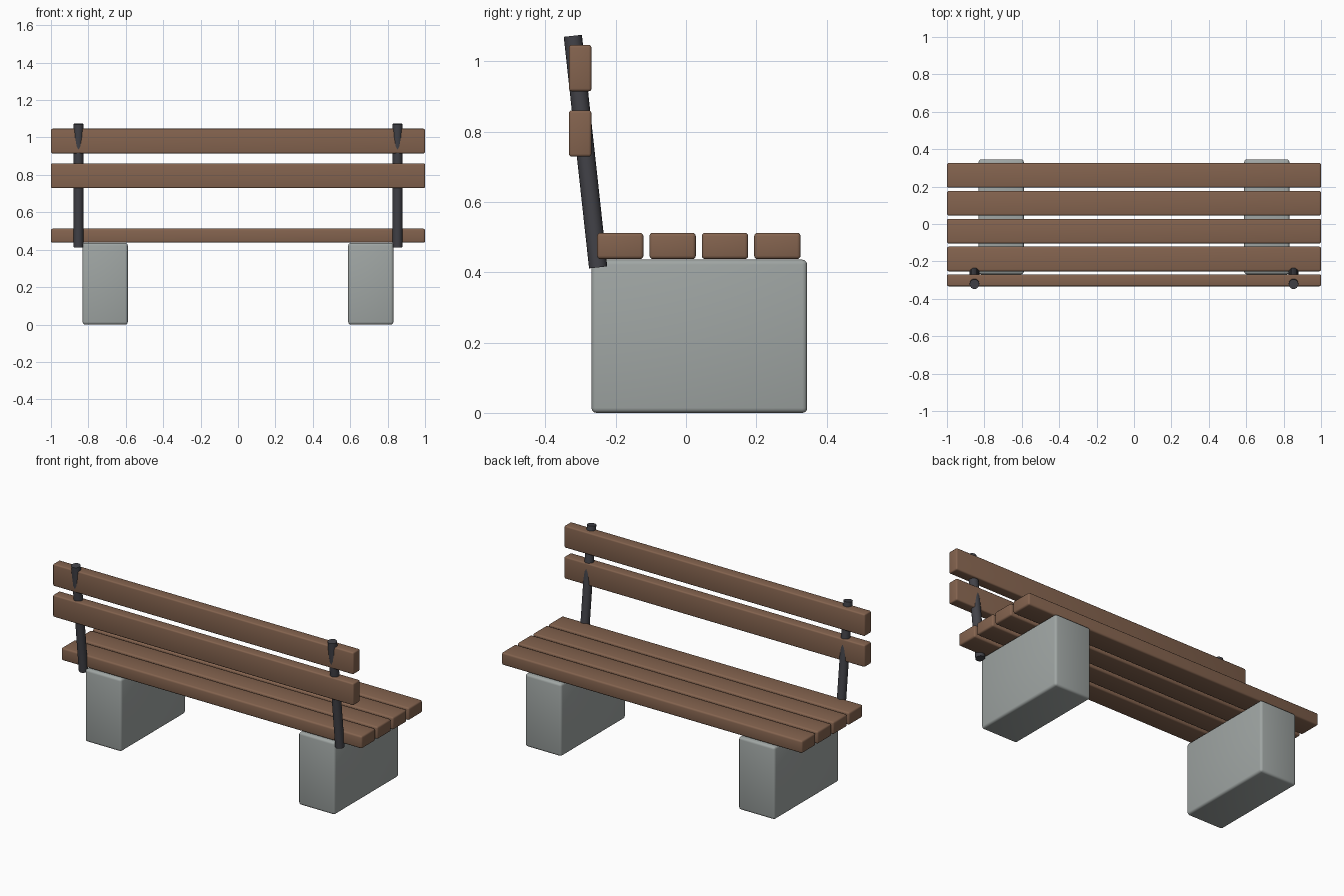
import bpy
import math
from mathutils import Vector

cube = bpy.data.objects.get("Cube")
if cube:
    bpy.data.objects.remove(cube, do_unlink=True)


def make_material(name, rgb):
    mat = bpy.data.materials.new(name)
    mat.use_nodes = True
    color = (*rgb, 1)
    mat.diffuse_color = color
    mat.node_tree.nodes["Principled BSDF"].inputs["Base Color"].default_value = color
    return mat


wood = make_material("brown wood", (0.23, 0.125, 0.077))
concrete = make_material("grey concrete", (0.35, 0.38, 0.37))
metal = make_material("dark metal", (0.055, 0.055, 0.065))


def finish(obj, name, mat):
    obj.name = name
    obj.data.materials.append(mat)
    bpy.ops.object.shade_smooth_by_angle(angle=math.radians(35))


def rounded_box(name, center, size, bevel, mat):
    bpy.ops.mesh.primitive_cube_add(size=1, location=center)
    obj = bpy.context.object
    obj.scale = size
    bpy.ops.object.transform_apply(location=False, rotation=False, scale=True)
    mod = obj.modifiers.new("soft edges", "BEVEL")
    mod.width = bevel
    mod.segments = 3
    bpy.ops.object.modifier_apply(modifier=mod.name)
    finish(obj, name, mat)


# Seat slats
for i in range(4):
    rounded_box(f"seat_slat_{i + 1}", (0, -0.187 + 0.149 * i, 0.475),
                (2, 0.132, 0.075), 0.01, wood)

# Backrest slats
for name, z in (("lower", 0.795), ("upper", 0.981)):
    rounded_box(f"{name}_back_slat", (0, -0.301, z), (2, 0.064, 0.132), 0.008, wood)

# Concrete feet and leaning metal posts
bottom, top = Vector((0, -0.25, 0.414)), Vector((0, -0.322, 1.073))
lean = top - bottom
for side, s in (("left", 1), ("right", -1)):
    rounded_box(f"{side}_foot", (0.71 * s, 0.038, 0.218), (0.242, 0.614, 0.436), 0.014, concrete)
    middle = (bottom + top) / 2 + Vector((0.853 * s, 0, 0))
    bpy.ops.mesh.primitive_cylinder_add(
        vertices=16, radius=0.026, depth=lean.length, location=middle,
        rotation=lean.to_track_quat("Z", "Y").to_euler())
    finish(bpy.context.object, f"{side}_back_post", metal)
